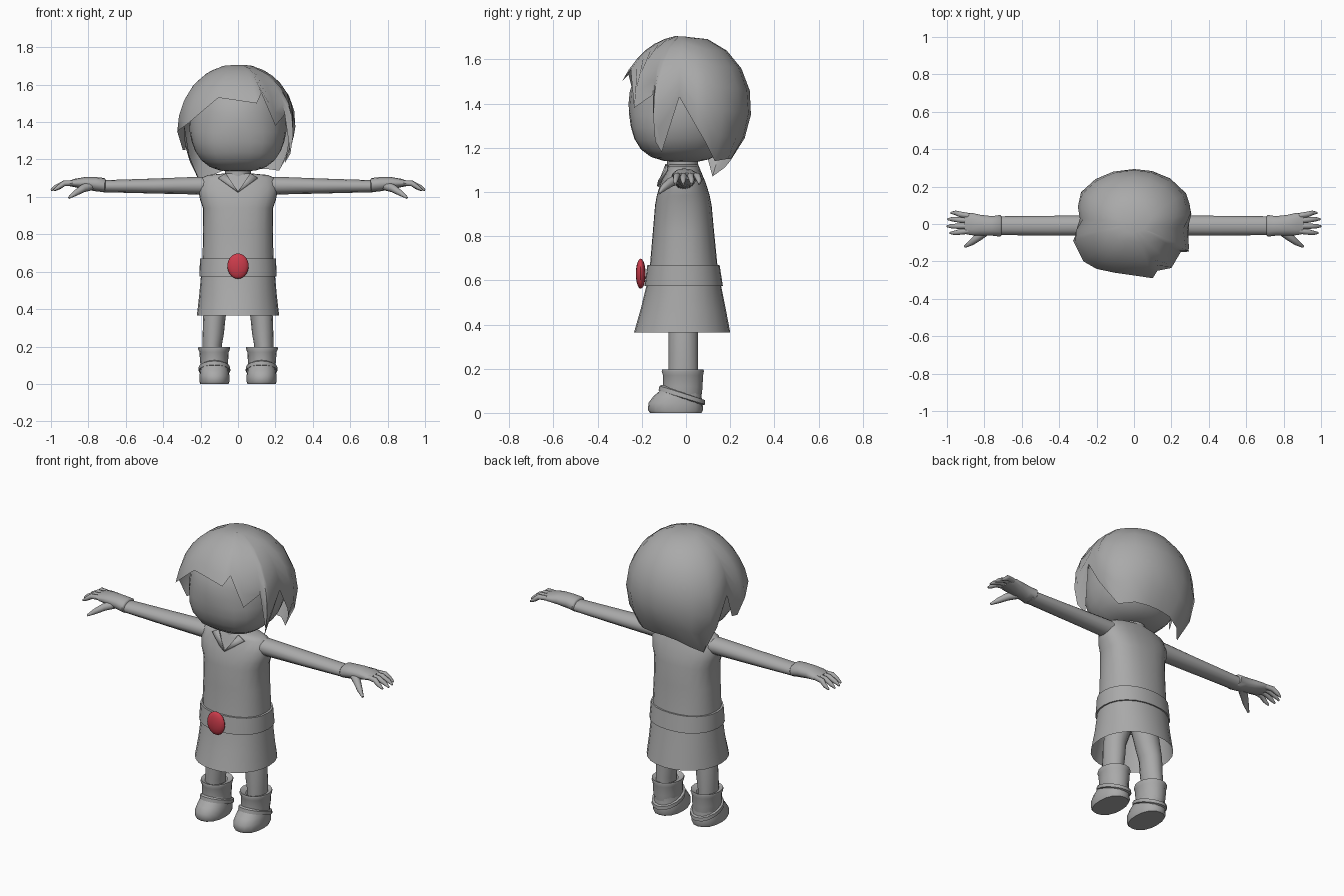
import bpy, bmesh, math
from mathutils import Vector

if "Cube" in bpy.data.objects:
    bpy.data.objects.remove(bpy.data.objects["Cube"])


def material(name, rgb):
    m = bpy.data.materials.new(name)
    m.diffuse_color = (*rgb, 1)
    m.use_nodes = True
    m.node_tree.nodes["Principled BSDF"].inputs["Base Color"].default_value = m.diffuse_color
    return m


GREY = material("plain grey", (0.40, 0.40, 0.40))
RED = material("buckle red", (0.60, 0.045, 0.07))


def finish(bm, name, mat=GREY, mirror=False, angle=50):
    bmesh.ops.recalc_face_normals(bm, faces=bm.faces)
    me = bpy.data.meshes.new(name)
    bm.to_mesh(me)
    bm.free()
    me.materials.append(mat)
    me.shade_smooth()
    me.set_sharp_from_angle(angle=math.radians(angle))
    ob = bpy.data.objects.new(name, me)
    bpy.context.collection.objects.link(ob)
    if mirror:
        ob.modifiers.new("mirror", 'MIRROR').use_clip = False
    return ob


def ring(c, u, v, n=16, p=2.0):
    """Superellipse ring around c spanned by u and v."""
    c, u, v = Vector(c), Vector(u), Vector(v)
    pts = []
    for i in range(n):
        a = 2 * math.pi * i / n
        k = (abs(math.cos(a)) ** p + abs(math.sin(a)) ** p) ** (-1 / p)
        pts.append(c + u * math.cos(a) * k + v * math.sin(a) * k)
    return pts


def flat_ring(x, z, rx, yf, yb, n=16, p=2.0, tilt=0.0):
    """Level ring reaching from yf to yb; tilt drops its back edge."""
    return ring((x, (yf + yb) / 2, z), (rx, 0, 0), (0, (yb - yf) / 2, -tilt), n, p)


def skin(bm, rings, caps=(False, False), loop=False):
    vs = [[bm.verts.new(q) for q in r] for r in rings]
    n = len(vs[0])
    pairs = list(zip(vs, vs[1:])) + ([(vs[-1], vs[0])] if loop else [])
    for a, b in pairs:
        for i in range(n):
            j = (i + 1) % n
            bm.faces.new((a[i], a[j], b[j], b[i]))
    if caps[0]:
        bm.faces.new(vs[0])
    if caps[1]:
        bm.faces.new(vs[-1])


def loft(name, rings, caps=(False, False), loop=False, **kw):
    bm = bmesh.new()
    skin(bm, rings, caps, loop)
    return finish(bm, name, **kw)


# Head: ball with a fuller jaw
bm = bmesh.new()
bmesh.ops.create_uvsphere(bm, u_segments=24, v_segments=16, radius=1)
for v in bm.verts:
    d = v.co.normalized()
    p = 2 + max(0, -d.z) * (0.7 - 0.7 * d.y)
    d /= sum(abs(c) ** p for c in d) ** (1 / p)
    v.co = (d.x * 0.262, d.y * 0.26, 1.40 + d.z * 0.265)
finish(bm, "head")

# Hair: shell from the crown down to a jagged hairline
HAIRLINE = [
    (.10, -.29, 1.50), (.125, -.25, 1.555), (.20, -.235, 1.38), (.25, -.15, 1.44),
    (.28, -.14, 1.23), (.25, -.11, 1.18), (.295, -.03, 1.43), (.29, .05, 1.29),
    (.27, .085, 1.23), (.22, .13, 1.14), (.15, .19, 1.15), (.07, .205, 1.15),
    (0, .205, 1.15), (-.08, .2, 1.14), (-.15, .175, 1.11), (-.2, .12, 1.07),
    (-.26, .08, 1.22), (-.29, .03, 1.40), (-.28, -.03, 1.25), (-.295, -.06, 1.25),
    (-.325, -.09, 1.35), (-.27, -.20, 1.39), (-.2, -.24, 1.45), (-.105, -.26, 1.53),
    (0, -.275, 1.515)]
R, CROWN, STEPS = Vector((.31, .29, .31)), 1.40, 7
rows = [[] for _ in range(STEPS)]
for x, y, z in HAIRLINE:
    d = Vector((x / R.x, y / R.y, (z - CROWN) / R.z))
    f, phi, az = d.length, math.acos(d.z / d.length), math.atan2(d.y, d.x)
    for k in range(1, STEPS + 1):
        t = k / STEPS
        g = 1 + (f - 1) * t ** 3
        a = phi * t
        rows[k - 1].append((R.x * g * math.sin(a) * math.cos(az),
                            R.y * g * math.sin(a) * math.sin(az),
                            CROWN + R.z * g * math.cos(a)))
loft("hair", rows, (True, False))

# Neck
loft("neck", [flat_ring(0, z, .07, -.085, .055) for z in (1.08, 1.20)])

# Dress: flared skirt, straight body, broad shoulders
loft("dress", [flat_ring(0, z, rx, yf, yb, 24, p) for z, rx, yf, yb, p in (
    (.365, .22, -.235, .20, 2.1), (.47, .208, -.205, .18, 2.1),
    (.58, .198, -.178, .158, 2.2), (.67, .19, -.163, .142, 2.3),
    (.82, .186, -.15, .127, 2.4), (.94, .187, -.14, .116, 2.5),
    (.985, .203, -.132, .107, 2.5), (1.04, .213, -.115, .09, 2.4),
    (1.10, .20, -.088, .065, 2.3), (1.117, .16, -.082, .058, 2.2),
    (1.125, .075, -.08, .055, 2.0))])

# Collar flaps meeting in a V
bm = bmesh.new()
bm.faces.new([bm.verts.new(c) for c in (
    (0, -.127, 1.025), (.035, -.122, 1.05), (.105, -.088, 1.10), (.065, -.088, 1.125))])
flap = finish(bm, "collar", mirror=True)
s = flap.modifiers.new("thickness", 'SOLIDIFY')
s.thickness, s.offset = .01, 0

# Belt
loft("belt", [flat_ring(0, z, rx, yf, yb, 24, 2.2) for z, rx, yf, yb in (
    (.575, .190, -.17, .15), (.575, .207, -.188, .167),
    (.67, .203, -.175, .152), (.67, .185, -.158, .138))], loop=True, angle=35)

# Buckle
bm = bmesh.new()
bmesh.ops.create_uvsphere(bm, u_segments=16, v_segments=10, radius=1)
for v in bm.verts:
    v.co = (v.co.x * .057, -.205 + v.co.y * .022, .63 + v.co.z * .068)
finish(bm, "buckle", RED)

# Sleeves
loft("sleeve", [ring((x, -.009, z), (0, a, 0), (0, 0, b), 12) for x, z, a, b in (
    (.16, 1.06, .054, .048), (.22, 1.06, .054, .047), (.45, 1.058, .053, .04),
    (.73, 1.057, .05, .032))], (True, True), mirror=True)

# Hands: palm plus tapered fingers and thumb
bm = bmesh.new()
skin(bm, [ring((x, y, z), (0, a, 0), (0, 0, b), 12, 2.2) for x, y, z, a, b in (
    (.708, -.01, 1.063, .05, .032), (.715, -.01, 1.063, .058, .038),
    (.76, -.01, 1.068, .052, .038), (.82, -.006, 1.073, .055, .033),
    (.87, 0, 1.074, .06, .023), (.905, .002, 1.072, .055, .014))], (True, True))


def finger(path, radii):
    ax = (Vector(path[-1]) - Vector(path[0])).normalized()
    u = ax.cross(Vector((0, 0, 1))).normalized()
    w = u.cross(ax)
    skin(bm, [ring(c, u * r, w * r, 8) for c, r in zip(path, radii)], (True, True))


for y0, y1, tip in ((.043, .06, .98), (.017, .026, .997), (-.011, -.012, 1.0), (-.037, -.048, .985)):
    finger([(.88, y0, 1.074), (.93, (y0 + y1) / 2, 1.072), (tip - .025, y1, 1.052), (tip, y1, 1.036)],
           (.015, .015, .012, .005))
finger([(.78, -.03, 1.06), (.83, -.068, 1.045), (.87, -.10, 1.02), (.905, -.122, .995)],
       (.024, .022, .016, .006))
finish(bm, "hand", mirror=True)

# Legs
loft("leg", [flat_ring(x, z, r, -.08, .055, 14) for x, z, r in (
    (.085, .52, .08), (.108, .43, .07), (.126, .36, .06), (.132, .27, .057),
    (.138, .21, .052), (.138, .15, .05))], (True, False), mirror=True)

# Shoes
loft("shoe", [flat_ring(.126, z, rx, yf, yb, 16, 2.3) for z, rx, yf, yb in (
    (0, .076, -.163, .07), (.012, .08, -.172, .077), (.045, .08, -.17, .075),
    (.075, .076, -.148, .07), (.10, .07, -.118, .07), (.125, .066, -.1, .07))],
    (True, False), mirror=True)

# Boot cuffs with a turned-in rim
loft("boot_cuff", [flat_ring(.128, z, rx, yf, yb) for z, rx, yf, yb in (
    (.085, .07, -.105, .072), (.12, .075, -.104, .075), (.17, .078, -.104, .077),
    (.188, .086, -.11, .081), (.197, .084, -.107, .079), (.185, .05, -.08, .055))], mirror=True)

# Slanted straps around the ankles
loft("strap", [flat_ring(.126, z, rx, yf, yb, tilt=.032) for z, rx, yf, yb in (
    (.065, .07, -.11, .072), (.07, .085, -.124, .087),
    (.09, .084, -.12, .086), (.095, .068, -.108, .07))], loop=True, mirror=True)
